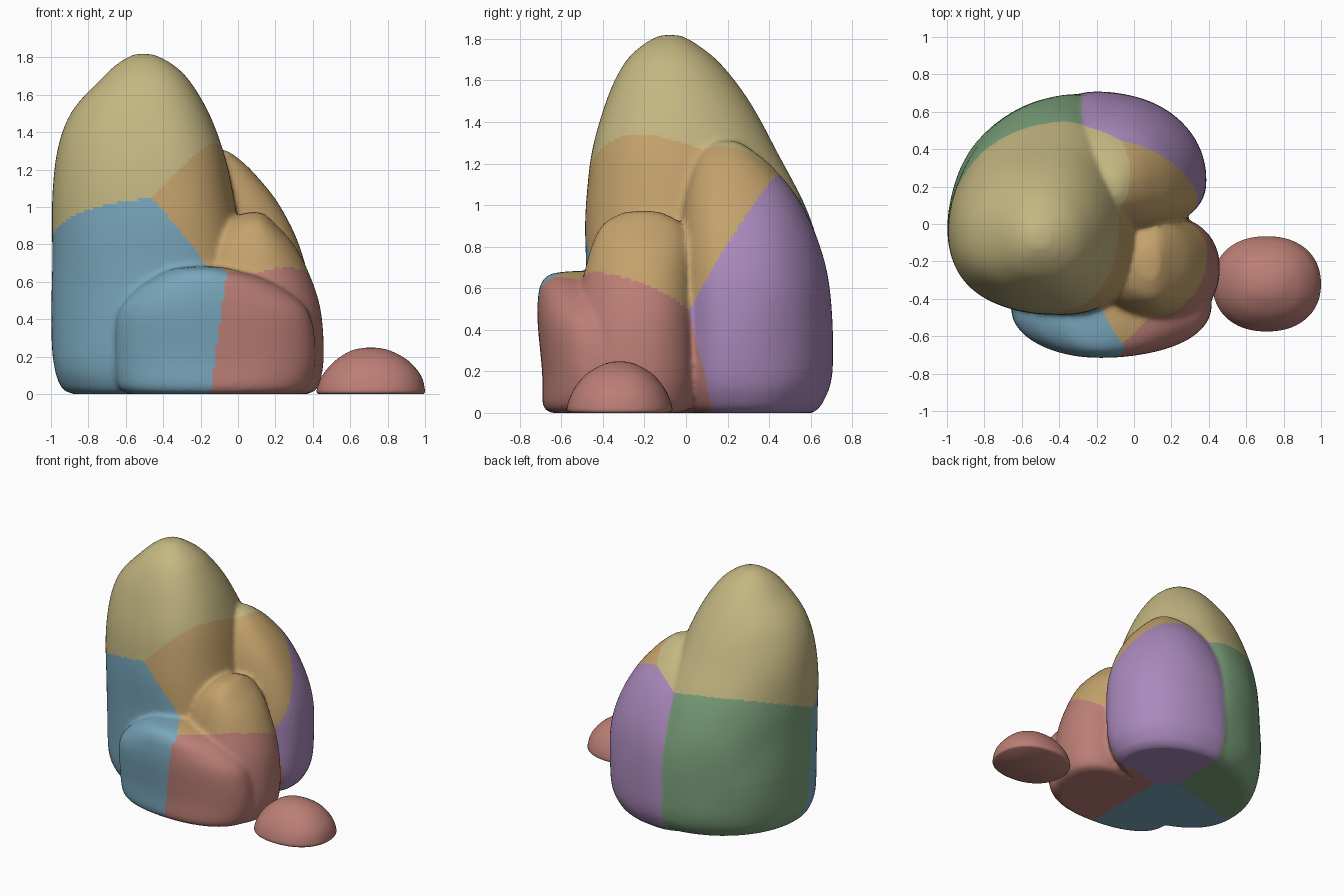
import bpy, bmesh, math
from mathutils import Vector, noise

if "Cube" in bpy.data.objects:
    bpy.data.objects.remove(bpy.data.objects["Cube"])

# Colour patches: each face takes the colour of its nearest seed point
PATCHES = [
    ("ochre", (0.55, 0.47, 0.22), (-0.55, 0.05, 1.42)),
    ("orange", (0.55, 0.36, 0.15), (0.08, -0.16, 0.86)),
    ("blue", (0.19, 0.38, 0.50), (-0.47, -0.40, 0.40)),
    ("red", (0.50, 0.21, 0.18), (0.27, -0.40, 0.30)),
    ("purple", (0.40, 0.25, 0.50), (0.15, 0.45, 0.50)),
    ("green", (0.20, 0.36, 0.20), (-0.70, 0.45, 0.50)),
]
MATS = []
for label, rgb, seed in PATCHES:
    m = bpy.data.materials.new(label)
    m.diffuse_color = (*rgb, 1)
    m.use_nodes = True
    m.node_tree.nodes["Principled BSDF"].inputs["Base Color"].default_value = m.diffuse_color
    MATS.append(m)


def patch_index(p):
    return min(range(len(PATCHES)), key=lambda i: (p - Vector(PATCHES[i][2])).length)


def smooth_rings(rings, steps):
    """Catmull-Rom interpolation between the key sections."""
    out = []
    for i in range(len(rings) - 1):
        a, b = rings[max(i - 1, 0)], rings[i]
        c, d = rings[i + 1], rings[min(i + 2, len(rings) - 1)]
        for s in range(steps):
            t = s / steps
            out.append([0.5 * (2 * q + (r - p) * t + (2 * p - 5 * q + 4 * r - w) * t * t
                               + (3 * q - p - 3 * r + w) * t ** 3)
                        for p, q, r, w in zip(a, b, c, d)])
    out.append(list(rings[-1]))
    return out


def rock(bm, base, apex, rings, front=2.4, back=2.1, rough=0.012, segs=72, steps=5):
    """Lofted boulder; rings are (z, x min, x max, y min, y max), front/back set squareness."""
    top = apex[2]
    loops, faces = [], []
    for z, x0, x1, y0, y1 in smooth_rings(rings, steps):
        k = max(z, 0) / top
        cx = base[0] + (apex[0] - base[0]) * k
        cy = base[1] + (apex[1] - base[1]) * k
        loop = []
        for j in range(segs):
            a = 2 * math.pi * j / segs
            c, s = math.cos(a), math.sin(a)
            rx = (x1 - cx) if c > 0 else (cx - x0)
            ry = (y1 - cy) if s > 0 else (cy - y0)
            e = 2 / (back if s > 0 else front)
            p = Vector((cx + rx * math.copysign(abs(c) ** e, c),
                        cy + ry * math.copysign(abs(s) ** e, s), max(z, 0)))
            # broad dents pull the wall gently toward the axis
            dent = 1 - rough * (1 + noise.noise(p * 3.5)) * min(1, max(z, 0) / 0.15)
            p.x, p.y = cx + (p.x - cx) * dent, cy + (p.y - cy) * dent
            loop.append(bm.verts.new(p))
        loops.append(loop)
    for lo, hi in zip(loops, loops[1:]):
        for j in range(segs):
            n = (j + 1) % segs
            faces.append(bm.faces.new((lo[j], lo[n], hi[n], hi[j])))
    # close the crown and the flat underside
    for loop, tip, flip in ((loops[-1], apex, False), (loops[0], (*base, 0), True)):
        v = bm.verts.new(tip)
        for j in range(segs):
            n = (j + 1) % segs
            faces.append(bm.faces.new((loop[n], loop[j], v) if flip else (loop[j], loop[n], v)))
    bmesh.ops.recalc_face_normals(bm, faces=faces)


def add_object(name, bm):
    me = bpy.data.meshes.new(name)
    bm.to_mesh(me)
    bm.free()
    ob = bpy.data.objects.new(name, me)
    bpy.context.collection.objects.link(ob)
    return ob


def fuse(ob, voxel, repeat):
    """Merge overlapping boulders into one weathered skin."""
    r = ob.modifiers.new("fuse", 'REMESH')
    r.mode, r.voxel_size = 'VOXEL', voxel
    s = ob.modifiers.new("weather", 'SMOOTH')
    s.factor, s.iterations = 0.5, repeat
    dg = bpy.context.evaluated_depsgraph_get()
    me = bpy.data.meshes.new_from_object(ob.evaluated_get(dg))
    ob.modifiers.clear()
    ob.data = me


def finish(ob, colour):
    ob.data.materials.clear()
    for m in MATS:
        ob.data.materials.append(m)
    for p in ob.data.polygons:
        p.material_index = colour(p.center)
        p.use_smooth = True


cluster = bmesh.new()

# Tall main boulder
rock(cluster, (-0.26, 0.0), (-0.51, -0.08, 1.82), [
    (0.00, -0.88, 0.02, -0.40, 0.56),
    (0.04, -0.95, 0.05, -0.45, 0.64),
    (0.20, -1.00, 0.08, -0.49, 0.70),
    (0.60, -1.00, 0.06, -0.49, 0.69),
    (0.95, -1.00, 0.00, -0.49, 0.60),
    (1.25, -0.98, -0.06, -0.46, 0.45),
    (1.50, -0.90, -0.15, -0.39, 0.31),
    (1.68, -0.74, -0.26, -0.30, 0.17),
    (1.77, -0.64, -0.36, -0.21, 0.06),
    (1.815, -0.56, -0.45, -0.13, -0.02)], front=2.3, back=2.0)

# Rounded boulder behind on the right
rock(cluster, (-0.22, 0.25), (-0.12, 0.20, 1.31), [
    (0.00, -0.50, 0.26, 0.00, 0.61),
    (0.05, -0.56, 0.32, -0.04, 0.66),
    (0.20, -0.60, 0.38, -0.06, 0.71),
    (0.55, -0.60, 0.39, -0.06, 0.70),
    (0.80, -0.54, 0.33, -0.05, 0.65),
    (1.02, -0.46, 0.22, -0.02, 0.55),
    (1.18, -0.36, 0.09, 0.03, 0.42),
    (1.27, -0.25, -0.01, 0.09, 0.31),
    (1.305, -0.18, -0.07, 0.15, 0.25)], back=2.1, rough=0.01)

# Mid-height boulder at the front right
rock(cluster, (0.16, -0.25), (0.09, -0.20, 0.975), [
    (0.00, -0.25, 0.37, -0.56, -0.02),
    (0.04, -0.30, 0.43, -0.58, 0.02),
    (0.20, -0.32, 0.46, -0.58, 0.05),
    (0.45, -0.30, 0.445, -0.55, 0.05),
    (0.65, -0.26, 0.38, -0.50, 0.04),
    (0.80, -0.19, 0.30, -0.46, 0.03),
    (0.91, -0.08, 0.20, -0.40, -0.02),
    (0.965, 0.02, 0.14, -0.30, -0.12)], front=2.0, back=2.2, rough=0.012)

# Low, broad boulder along the front
rock(cluster, (-0.10, -0.42), (-0.20, -0.48, 0.685), [
    (0.00, -0.57, 0.30, -0.65, -0.20),
    (0.04, -0.64, 0.38, -0.69, -0.18),
    (0.20, -0.66, 0.42, -0.695, -0.16),
    (0.42, -0.65, 0.39, -0.715, -0.18),
    (0.54, -0.57, 0.28, -0.715, -0.20),
    (0.62, -0.46, 0.14, -0.70, -0.25),
    (0.665, -0.37, -0.02, -0.66, -0.32),
    (0.68, -0.28, -0.10, -0.58, -0.40)], front=2.15, back=2.5, rough=0.008)

boulders = add_object("boulder_cluster", cluster)
fuse(boulders, 0.016, 4)
finish(boulders, patch_index)

# Small loose pebble
stone = bmesh.new()
rock(stone, (0.71, -0.32), (0.71, -0.32, 0.25), [
    (0.00, 0.43, 0.99, -0.56, -0.08),
    (0.02, 0.42, 1.00, -0.575, -0.065),
    (0.10, 0.45, 0.98, -0.55, -0.09),
    (0.18, 0.52, 0.91, -0.49, -0.15),
    (0.23, 0.60, 0.82, -0.41, -0.23),
    (0.245, 0.66, 0.76, -0.36, -0.28)], front=2.2, back=2.2, rough=0.015, steps=4)
finish(add_object("pebble", stone), lambda p: 3)
